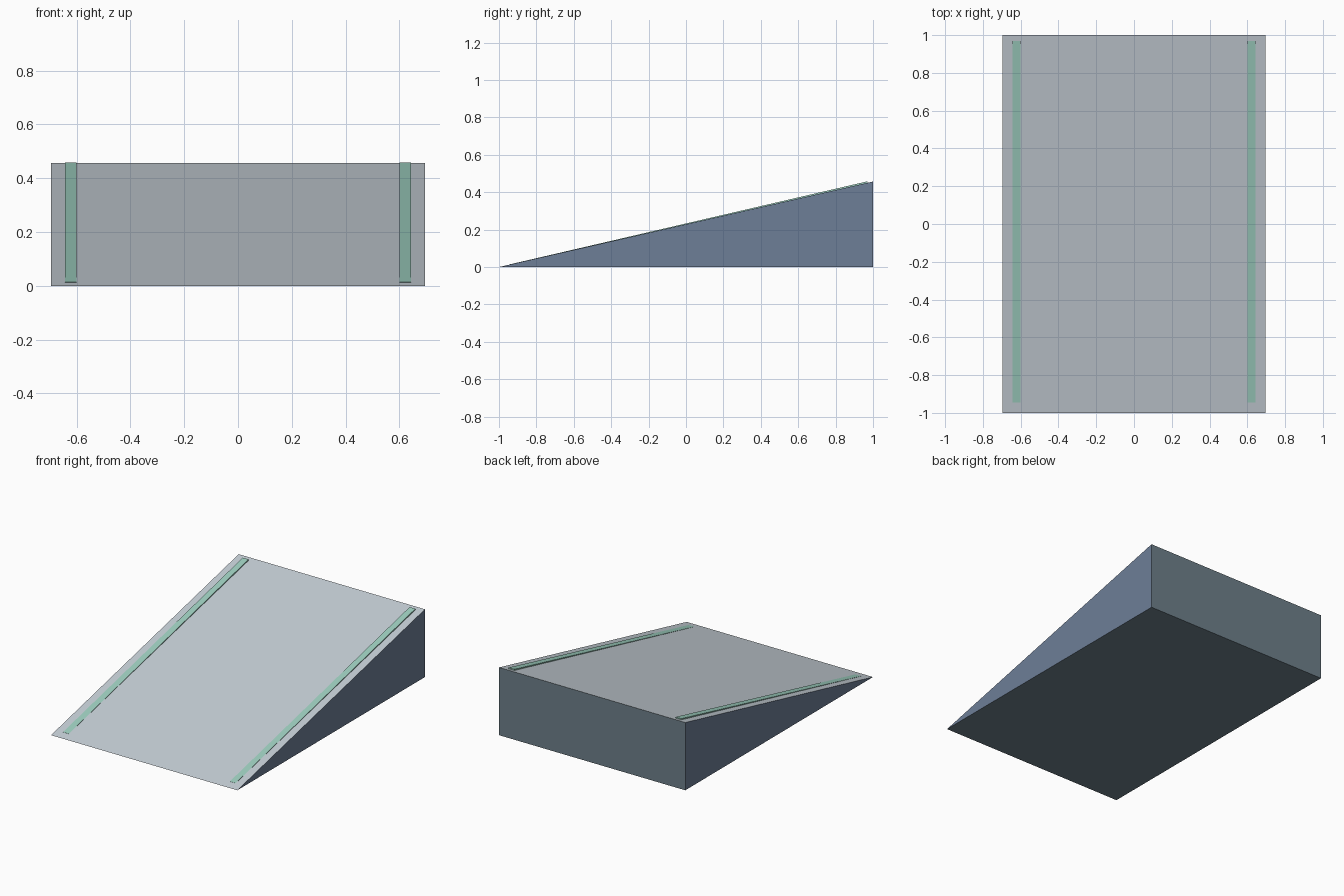
import bpy
import bmesh

if "Cube" in bpy.data.objects:
    bpy.data.objects.remove(bpy.data.objects["Cube"])

HALF_W, HALF_L, HEIGHT = 0.695, 1.0, 0.457


def material(name, rgb):
    m = bpy.data.materials.new(name)
    m.diffuse_color = (*rgb, 1.0)
    m.use_nodes = True
    m.node_tree.nodes["Principled BSDF"].inputs["Base Color"].default_value = m.diffuse_color
    return m


deck_grey = material("pale deck grey", (0.56, 0.62, 0.67))
side_blue = material("slate side blue", (0.153, 0.21, 0.31))
base_teal = material("grey teal base", (0.155, 0.215, 0.255))
stripe_mint = material("mint stripe", (0.34, 0.62, 0.52))


def slope_z(y):
    return HEIGHT * (y + HALF_L) / (2 * HALF_L)


def extrude_profile(name, profile, x0, x1, mats):
    """Extrude a (y, z) profile along x into a closed solid."""
    bm = bmesh.new()
    face = bm.faces.new([bm.verts.new((x0, y, z)) for y, z in profile])
    out = bmesh.ops.extrude_face_region(bm, geom=[face])
    moved = [v for v in out["geom"] if isinstance(v, bmesh.types.BMVert)]
    bmesh.ops.translate(bm, verts=moved, vec=(x1 - x0, 0, 0))
    bmesh.ops.recalc_face_normals(bm, faces=bm.faces)
    mesh = bpy.data.meshes.new(name)
    bm.to_mesh(mesh)
    bm.free()
    for m in mats:
        mesh.materials.append(m)
    obj = bpy.data.objects.new(name, mesh)
    bpy.context.collection.objects.link(obj)
    return obj


# Wedge body: pale deck, blue sides, teal back and underside
ramp = extrude_profile(
    "ramp_body", [(-HALF_L, 0), (HALF_L, 0), (HALF_L, HEIGHT)],
    -HALF_W, HALF_W, [deck_grey, side_blue, base_teal])
for p in ramp.data.polygons:
    if abs(p.normal.x) > 0.9:
        p.material_index = 1
    elif p.normal.z < 0.5:
        p.material_index = 2

# Edge stripes: thin plates rising slightly toward the high end
Y0, Y1 = -0.945, 0.97
stripe = [(Y0, slope_z(Y0) - 0.001), (Y1, slope_z(Y1) - 0.001),
          (Y1, slope_z(Y1) + 0.008), (Y0, slope_z(Y0) + 0.001)]
for side, x in (("left", -0.6225), ("right", 0.6225)):
    extrude_profile(side + "_edge_stripe", stripe, x - 0.0215, x + 0.0215, [stripe_mint])
